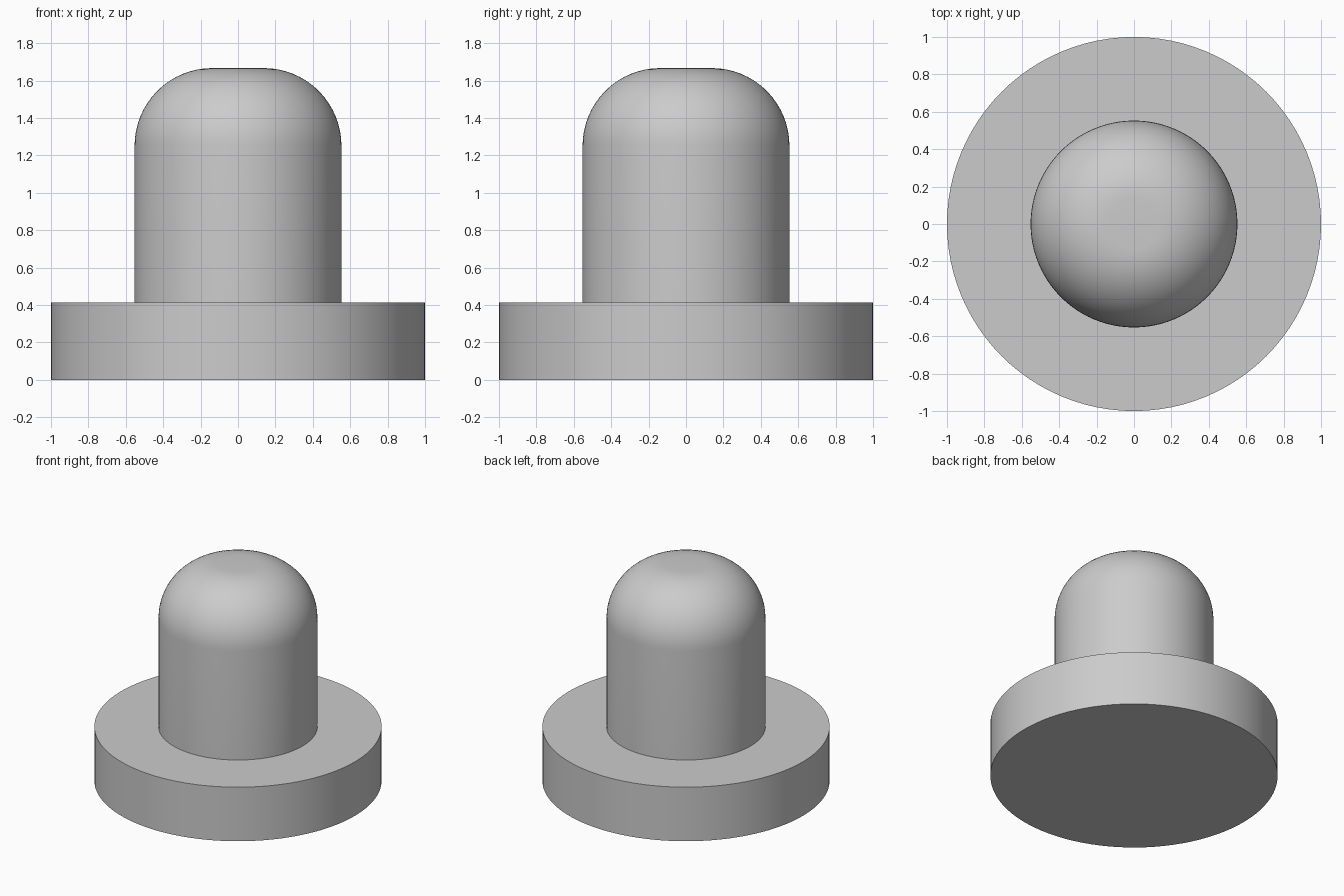
import bpy
import bmesh
from math import sin, cos, pi, radians

cube = bpy.data.objects.get("Cube")
if cube:
    bpy.data.objects.remove(cube, do_unlink=True)

SIDES = 96
BASE_R, BASE_H = 1.0, 0.415
POST_R, TOP_Z, FILLET = 0.553, 1.667, 0.415

grey = bpy.data.materials.new("plain_grey")
grey.use_nodes = True
colour = (0.6, 0.6, 0.6, 1)
grey.diffuse_color = colour
grey.node_tree.nodes["Principled BSDF"].inputs["Base Color"].default_value = colour


def lathe(name, profile):
    """Spin a (radius, height) profile around z; its ends lie on the axis."""
    bm = bmesh.new()
    verts = [bm.verts.new((r, 0, z)) for r, z in profile]
    edges = [bm.edges.new(pair) for pair in zip(verts, verts[1:])]
    bmesh.ops.spin(bm, geom=verts + edges, cent=(0, 0, 0), axis=(0, 0, 1),
                   angle=2 * pi, steps=SIDES, use_merge=True)
    bmesh.ops.remove_doubles(bm, verts=bm.verts, dist=1e-5)
    bmesh.ops.recalc_face_normals(bm, faces=bm.faces)
    mesh = bpy.data.meshes.new(name)
    bm.to_mesh(mesh)
    bm.free()
    mesh.materials.append(grey)
    obj = bpy.data.objects.new(name, mesh)
    bpy.context.collection.objects.link(obj)
    bpy.ops.object.select_all(action="DESELECT")
    obj.select_set(True)
    bpy.context.view_layer.objects.active = obj
    bpy.ops.object.shade_smooth_by_angle(angle=radians(30))


# Stepped body: wide disc, upright post, rounded shoulder and small flat crown
shoulder = [(POST_R - FILLET + FILLET * cos(a), TOP_Z - FILLET + FILLET * sin(a))
            for a in (i * pi / 2 / 16 for i in range(17))]
lathe("flanged_peg", [(0, 0), (BASE_R, 0), (BASE_R, BASE_H), (POST_R, BASE_H)]
      + shoulder + [(0, TOP_Z)])
